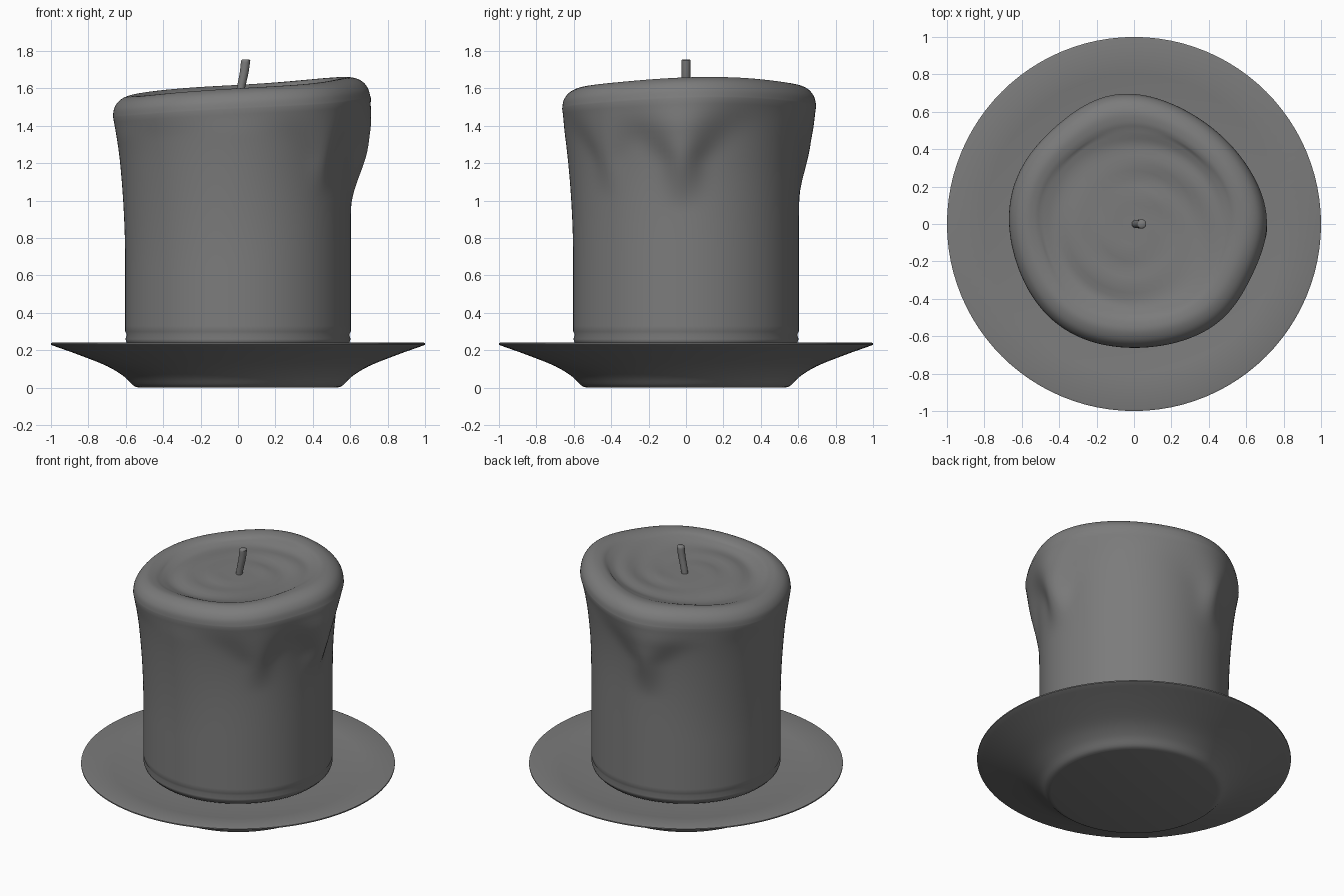
import bpy
import bmesh
from math import sin, cos, pi, exp, tau
from mathutils import Vector

cube = bpy.data.objects.get("Cube")
if cube:
    bpy.data.objects.remove(cube, do_unlink=True)

grey = bpy.data.materials.new("matte grey")
grey.use_nodes = True
GREY = (0.2, 0.2, 0.2, 1)
grey.diffuse_color = GREY
grey.node_tree.nodes["Principled BSDF"].inputs["Base Color"].default_value = GREY


def smoothstep(a, b, v):
    t = min(max((v - a) / (b - a), 0), 1)
    return t * t * (3 - 2 * t)


def refine(points, steps):
    """Catmull-Rom curve through the profile points."""
    pts = [Vector(p) for p in points]
    pts = [pts[0]] + pts + [pts[-1]]
    out = []
    for a, b, c, d in zip(pts, pts[1:], pts[2:], pts[3:]):
        for i in range(steps):
            t = i / steps
            out.append(b + (c - a) * t / 2 + (a * 2 - b * 5 + c * 4 - d) * t**2 / 2
                       + (b * 3 - a - c * 3 + d) * t**3 / 2)
    return out + [pts[-1]]


def lathe(name, profile, segments, shape, angle):
    """Revolve a profile from axis to axis, with a shape function per point."""
    bm = bmesh.new()
    rings = []
    for i, (r, z) in enumerate(profile):
        if i in (0, len(profile) - 1):
            rings.append([bm.verts.new((0, 0, z))] * segments)
            continue
        ring = []
        for k in range(segments):
            a = tau * k / segments
            rr, zz = shape(r, z, a, i / len(profile))
            ring.append(bm.verts.new((rr * cos(a), rr * sin(a), zz)))
        rings.append(ring)
    for low, high in zip(rings, rings[1:]):
        for k in range(segments):
            n = (k + 1) % segments
            quad = [low[k], low[n], high[n], high[k]]
            bm.faces.new(list(dict.fromkeys(quad)))
    bmesh.ops.recalc_face_normals(bm, faces=bm.faces)
    return finish(name, bm, angle)


def finish(name, bm, angle):
    mesh = bpy.data.meshes.new(name)
    bm.to_mesh(mesh)
    bm.free()
    mesh.materials.append(grey)
    obj = bpy.data.objects.new(name, mesh)
    bpy.context.collection.objects.link(obj)
    bpy.ops.object.select_all(action="DESELECT")
    obj.select_set(True)
    bpy.context.view_layer.objects.active = obj
    bpy.ops.object.shade_smooth_by_angle(angle=angle)
    return obj


# Saucer
underside = refine([(0.53, 0), (0.56, 0.012), (0.61, 0.06), (0.7, 0.115),
                    (0.85, 0.175), (0.99, 0.225)], 4)
saucer = [(0, 0)] + [tuple(p) for p in underside]
saucer += [(1, 0.23), (1, 0.238), (0.99, 0.242), (0.8, 0.22), (0.6, 0.2), (0, 0.2)]
lathe("saucer", saucer, 96, lambda r, z, a, t: (r, z), 0.6)

# Wax drips: angle, bulge, lower end, width
DRIPS = [(-0.03, 0.075, 0.95, 0.14), (-0.75, 0.035, 1.0, 0.12),
         (1.77, 0.048, 0.95, 0.14)]


def wax(r, z, a, t):
    on_top = t > 0.55 and r < 0.6
    # Drip side flares late, plain side flares gradually
    drip_side = smoothstep(-0.5, 0.6, cos(a - 0.4))
    power = 2 + 2 * drip_side
    h = min(max((z - 0.65) / 0.85, 0), 1)
    body = r + 0.065 * (h ** power - 1) * smoothstep(0.24, 0.3, z)
    for angle, bulge, end, width in DRIPS:
        d = (a - angle + pi) % tau - pi
        spread = width + 0.26 * smoothstep(1.2, 1.52, z)
        amount = smoothstep(end, end + 0.35, z) * (1 - 0.5 * smoothstep(1.36, 1.54, z))
        edge = smoothstep(0.45, 0.62, r)
        body += bulge * amount * edge * exp(-(d / spread) ** 2)
    # Uneven rim
    lift = 0.045 * cos(a) + 0.012 * sin(a) + 0.005 * sin(3 * a + 1)
    lift *= smoothstep(1.2, 1.52, z) * smoothstep(0.2, 0.55, r)
    # Shallow swirls in the melted pool
    if on_top:
        fade = smoothstep(0.06, 0.2, r) * (1 - smoothstep(0.42, 0.56, r))
        lift += 0.007 * fade * sin(34 * r + 1.5 * sin(a) + a) * (0.6 + 0.4 * sin(2 * a))
    return body + 0.006 * sin(5 * a) * smoothstep(1.35, 1.5, z) * (r > 0.5), z + lift


# Candle
body = refine([(0.53, 0.2), (0.57, 0.215), (0.595, 0.24), (0.668, 0.3)], 3)
sides = [(0.668, 0.3 + 1.2 * i / 40) for i in range(1, 40)]
rim = refine([(0.668, 1.5), (0.66, 1.545), (0.63, 1.585), (0.58, 1.608), (0.53, 1.605),
              (0.48, 1.585), (0.4, 1.573), (0.2, 1.57), (0, 1.57)], 5)
candle = [(0, 0.2)] + [tuple(p) for p in body] + sides + [tuple(p) for p in rim]
lathe("candle", candle, 144, wax, 1.2)

# Wick: a bent, slightly tapering cord
bm = bmesh.new()
path = refine([(0.005, 0, 1.54), (0.015, 0, 1.6), (0.032, 0, 1.68), (0.04, 0, 1.74),
               (0.042, 0, 1.755)], 3)
rings = []
for i, p in enumerate(path):
    t = i / (len(path) - 1)
    radius = 0.021 + 0.005 * t - 0.008 * smoothstep(0.8, 1, t)
    rings.append([bm.verts.new(p + Vector((cos(tau * k / 16), sin(tau * k / 16), 0)) * radius)
                  for k in range(16)])
for low, high in zip(rings, rings[1:]):
    for k in range(16):
        n = (k + 1) % 16
        bm.faces.new((low[k], low[n], high[n], high[k]))
bm.faces.new(rings[-1])
bm.faces.new(rings[0][::-1])
finish("wick", bm, 0.8)
